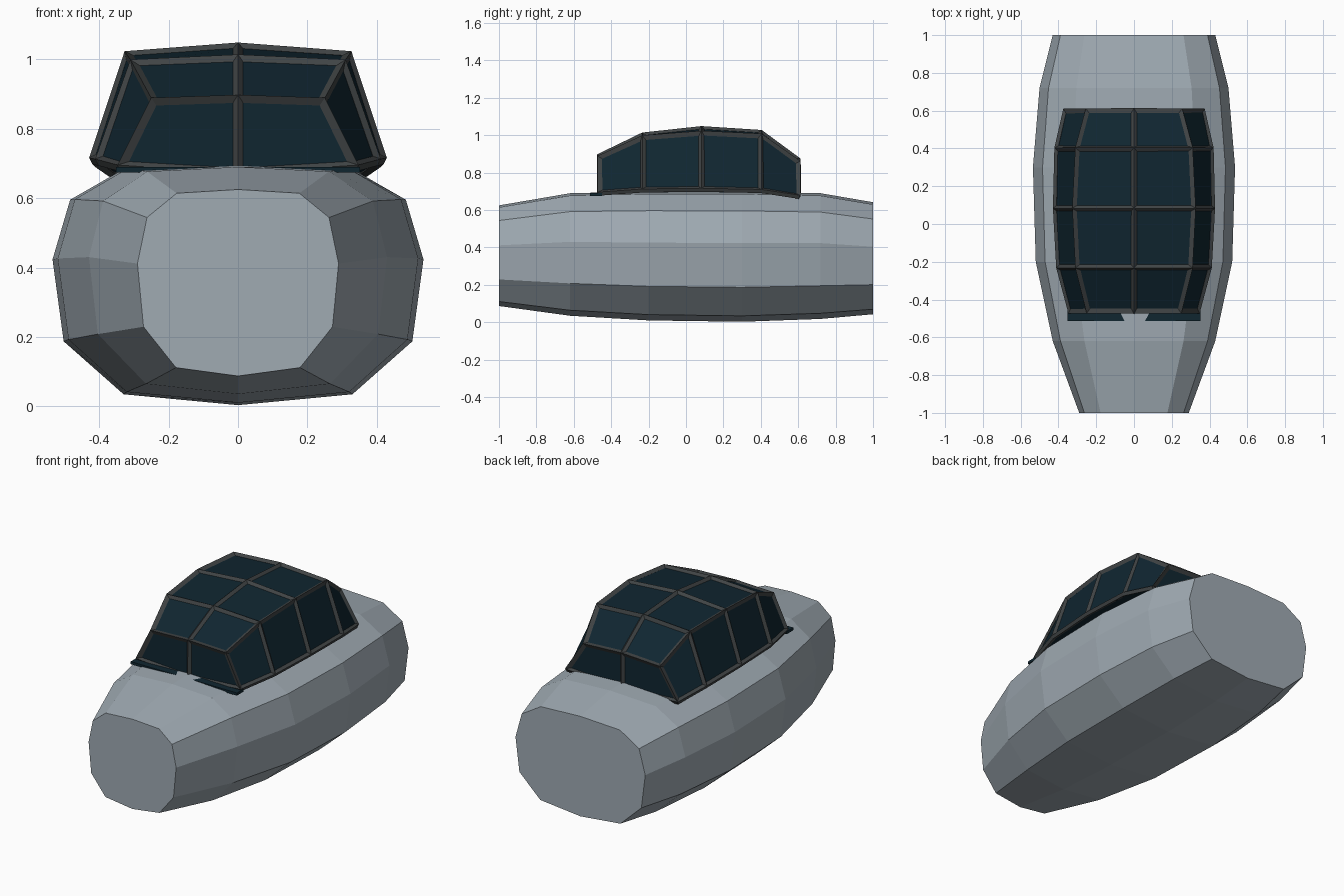
import bpy
import bmesh

if "Cube" in bpy.data.objects:
    bpy.data.objects.remove(bpy.data.objects["Cube"])


def material(name, rgb):
    m = bpy.data.materials.new(name)
    m.diffuse_color = (*rgb, 1)
    m.use_nodes = True
    m.node_tree.nodes["Principled BSDF"].inputs["Base Color"].default_value = m.diffuse_color
    return m


HULL = material("pale grey hull", (0.35, 0.405, 0.45))
GLASS = material("dark blue glass", (0.005, 0.019, 0.030))
FRAME = material("dark grey frame", (0.052, 0.058, 0.060))


def loft(name, rings, mat, caps, skip=()):
    """Skin equal-sized closed rings; caps lists index loops for both ends."""
    bm = bmesh.new()
    vs = [[bm.verts.new(p) for p in r] for r in rings]
    n = len(rings[0])
    for a, b in zip(vs, vs[1:]):
        for i in range(n):
            if i not in skip:
                j = (i + 1) % n
                bm.faces.new((a[i], a[j], b[j], b[i]))
    for end in (vs[0], vs[-1]):
        for c in caps:
            bm.faces.new([end[i] for i in c])
    bmesh.ops.recalc_face_normals(bm, faces=bm.faces)
    me = bpy.data.meshes.new(name)
    bm.to_mesh(me)
    bm.free()
    me.materials.append(mat)
    ob = bpy.data.objects.new(name, me)
    bpy.context.collection.objects.link(ob)
    return ob


# Fuselage: one twelve-sided section scaled along the length
half = [(0.61, 0.98), (0.905, 0.85), (1, 0.603), (0.94, 0.264), (0.617, 0.045)]
section = [(0, 1)] + half + [(0, 0)] + [(-x, z) for x, z in reversed(half)]
stations = [  # y, half width, top z, bottom z
    (-1.0, 0.29, 0.625, 0.087), (-0.62, 0.43, 0.69, 0.035),
    (-0.2, 0.52, 0.70, 0.010), (0.3, 0.535, 0.70, 0.003),
    (0.72, 0.50, 0.69, 0.018), (1.0, 0.43, 0.642, 0.043)]
loft("fuselage",
     [[(x * w, y, b + z * (t - b)) for x, z in section]
      for y, w, t, b in stations],
     HULL, [range(len(section))])

# Canopy: sill, roof rail and spine points at each hoop
hoops = [  # y, sill x, sill z, rail x, rail z, spine z
    (-0.462, 0.338, 0.692, 0.245, 0.882, 0.890),
    (-0.230, 0.398, 0.708, 0.302, 0.988, 1.000),
    (0.083, 0.415, 0.712, 0.318, 1.012, 1.034),
    (0.400, 0.408, 0.705, 0.303, 0.997, 1.014),
    (0.600, 0.365, 0.675, 0.250, 0.855, 0.868)]
rings = [[(-sx, y, sz), (-rx, y, rz), (0, y, tz), (rx, y, rz), (sx, y, sz),
          (0, y, sz - 0.02)] for y, sx, sz, rx, rz, tz in hoops]
ends = [(0, 1, 2, 5), (5, 2, 3, 4)]
loft("canopy_glass", rings, GLASS, ends)

# Canopy bars follow every pane edge, open underneath
bars = loft("canopy_frame", rings, FRAME, ends, skip=(4, 5))
wire = bars.modifiers.new("bars", 'WIREFRAME')
wire.thickness = 0.03
wire.offset = 0
wire.use_even_offset = True
wire.use_boundary = True
wire.use_replace = True

# Sill plate under the windscreen
loft("windscreen_sill",
     [[(-0.352, y, 0.674), (-0.352, y, 0.690), (0.352, y, 0.690),
       (0.352, y, 0.674)] for y in (-0.513, -0.45)],
     GLASS, [range(4)])
